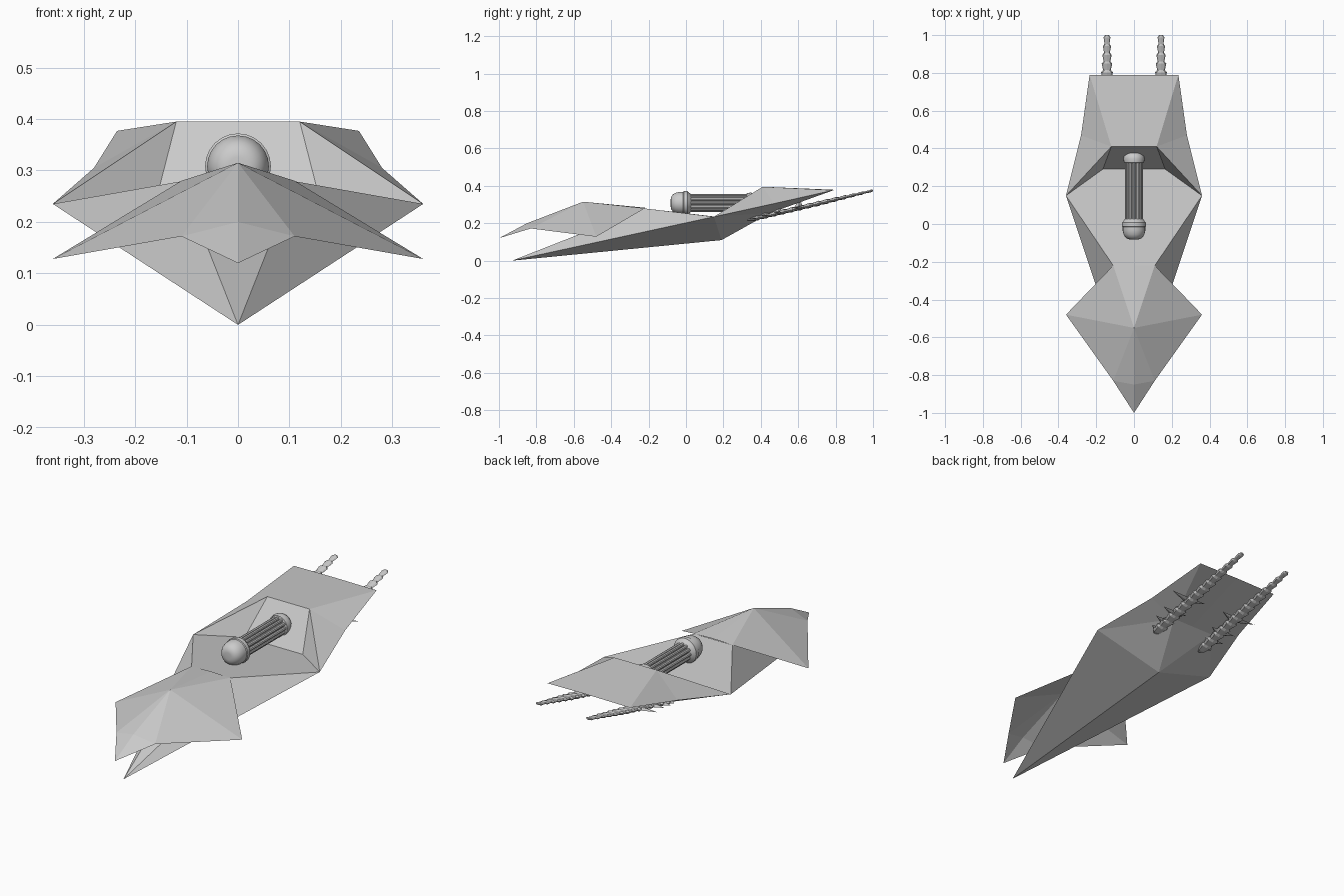
import bpy, bmesh, math
from mathutils import Vector

if "Cube" in bpy.data.objects:
    bpy.data.objects.remove(bpy.data.objects["Cube"])


def finish(name, bm, smooth=False):
    bmesh.ops.recalc_face_normals(bm, faces=bm.faces)
    me = bpy.data.meshes.new(name)
    bm.to_mesh(me)
    bm.free()
    ob = bpy.data.objects.new(name, me)
    bpy.context.collection.objects.link(ob)
    if smooth:
        bpy.context.view_layer.objects.active = ob
        ob.select_set(True)
        bpy.ops.object.shade_smooth_by_angle(angle=math.radians(40))
        ob.select_set(False)
    return ob


def mirror(ob):
    m = ob.modifiers.new("mirror", 'MIRROR')
    m.merge_threshold = 0.0005


def half_panel(name, pts, faces):
    """Faceted half shell, given by named points, mirrored across x."""
    bm = bmesh.new()
    v = {k: bm.verts.new(p) for k, p in pts.items()}
    for f in faces:
        bm.faces.new([v[k] for k in f.split()])
    ob = finish(name, bm)
    mirror(ob)
    return ob


def lathe(bm, profile, centre, segs, squash=1.0, slope=0.0):
    """Rings along y from (y, radius) pairs, with closed ends."""
    rings = []
    for y, r in profile:
        ring = []
        for i in range(segs):
            a = 2 * math.pi * i / segs
            ring.append(bm.verts.new((centre[0] + r * math.cos(a), y,
                        centre[1] + slope * y + squash * r * math.sin(a))))
        rings.append(ring)
    for a, b in zip(rings, rings[1:]):
        for i in range(segs):
            j = (i + 1) % segs
            bm.faces.new((a[i], a[j], b[j], b[i]))
    bm.faces.new(rings[0])
    bm.faces.new(rings[-1])


# front hood: thin faceted shell over the nose
half_panel("front_hood", {
    "nose": (0, -1, .12), "mid": (0, -.85, .2), "brow": (.11, -.83, .172),
    "tip": (.36, -.48, .128), "back": (.11, -.22, .28),
    "back0": (0, -.22, .283), "peak": (0, -.55, .315)},
    ["nose brow mid", "mid brow peak", "brow tip peak",
     "tip back peak", "back back0 peak"])

# hull: pointed keel, open engine bay and raised rear deck
half_panel("hull", {
    "n": (0, -.93, 0), "d": (.11, -.22, .279), "f": (.035, -.22, .279),
    "f0": (0, -.22, .279), "t": (.36, .15, .235), "s": (.28, .47, .305),
    "u": (.12, .41, .395), "u0": (0, .41, .395), "w": (.165, .29, .22),
    "w0": (0, .29, .22), "r": (.235, .79, .377), "r0": (0, .79, .379),
    "k": (0, .19, .11), "m": (.12, .45, .255), "m0": (0, .45, .255)},
    ["n f f0", "n d f", "n t d",            # bow
     "d t w", "f d w", "f0 f w w0",         # engine bay
     "w0 w u u0", "w t u",                  # rear bay wall
     "u t s", "u s r", "u0 u r r0",         # rear deck
     "n k t", "k m t", "k m0 m", "t m s", "m r s", "m0 r0 r m"])

# engine: core with domed ends
AX = (0, .308)
bm = bmesh.new()
lathe(bm, [(-.082, .018), (-.08, .032), (-.07, .046), (-.055, .055),
           (-.035, .06), (-.015, .06), (-.012, .064), (.008, .064),
           (.012, .058), (.025, .05), (.03, .036), (.32, .036),
           (.325, .053), (.345, .056), (.36, .053), (.375, .042),
           (.383, .022)], AX, 24)
finish("engine_core", bm, True)

# engine rods around the core
bm = bmesh.new()
for i in range(12):
    a = 2 * math.pi * i / 12
    lathe(bm, [(.02, .0085), (.33, .0085)],
          (AX[0] + .04 * math.cos(a), AX[1] + .04 * math.sin(a)), 8)
finish("engine_rods", bm, True)

# tails: flattened chain of tapering segments with side spikes
X, Z0, SLOPE = .143, .138, .237
bm = bmesh.new()
prof = [(.33, .008)]
N = 14
for i in range(N):
    y = .35 + .65 * i / N
    r = .036 - .021 * max(0, (y - .7) / .3)
    prof += [(y, r * .72), (y + .035, r)]
prof.append((1, .01))
lathe(bm, prof, (X, Z0), 8, .4, SLOPE)
for y, reach in ((.36, .05), (.42, .075), (.49, .085), (.60, .12)):
    zc = Z0 + SLOPE * y
    for dx, dz in ((1, .1), (-.7, .1), (0, .45)):
        base = [bm.verts.new((X + p * .02 * (dx == 0) + .01 * dx, y + q * .025,
                              zc + p * .007 * (dx != 0)))
                for p, q in ((-1, 0), (0, -1), (1, 0), (0, 1))]
        top = bm.verts.new(Vector((X + dx * reach, y + .01, zc + dz * reach)))
        bm.faces.new(base)
        for i in range(4):
            bm.faces.new((base[i], base[(i + 1) % 4], top))
mirror(finish("tail_spines", bm))
